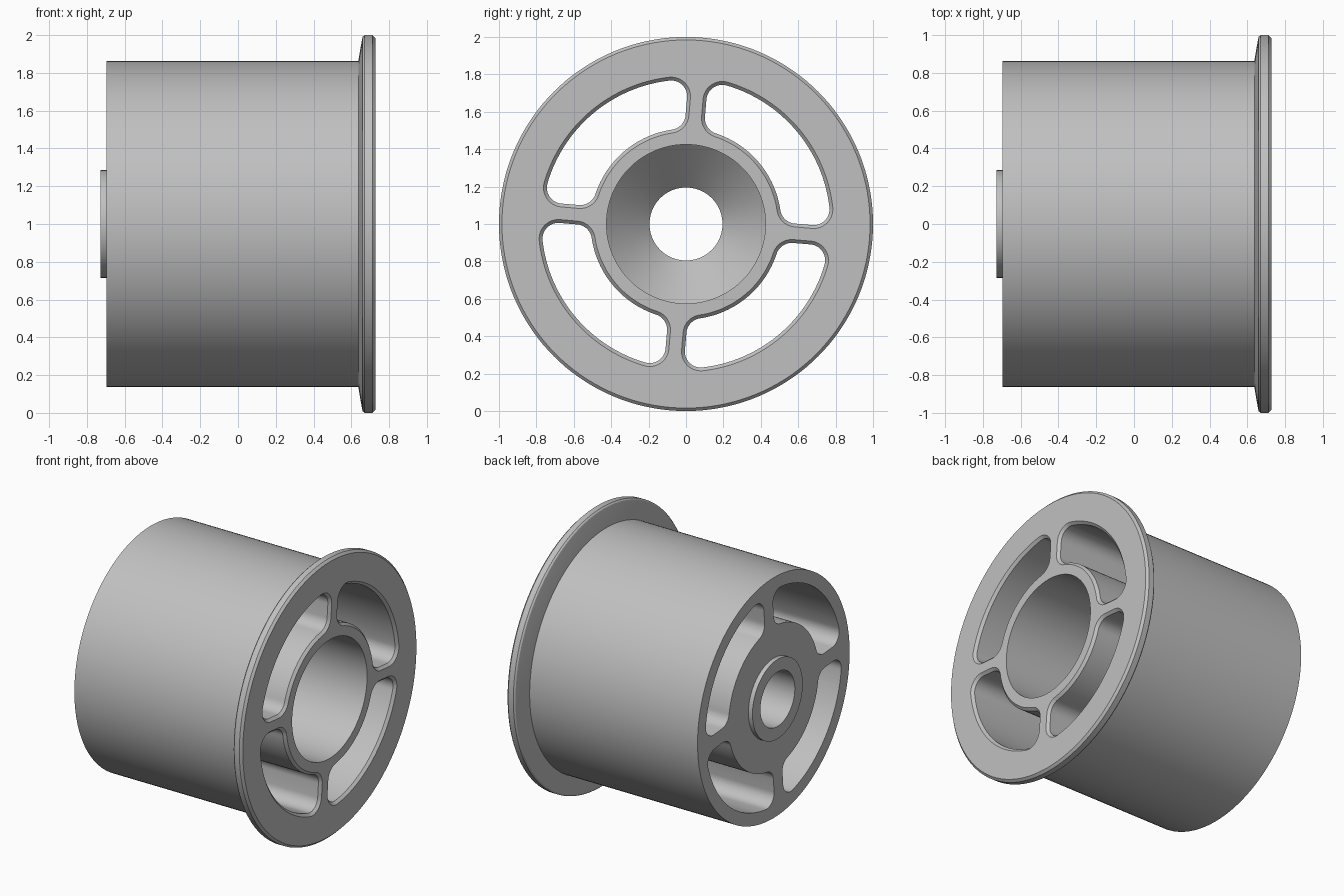
import bpy, bmesh, math
from math import cos, sin, pi, sqrt, atan2, radians

cube = bpy.data.objects.get("Cube")
if cube:
    bpy.data.objects.remove(cube, do_unlink=True)

# Single plain grey material
grey = bpy.data.materials.new("light_grey")
grey.use_nodes = True
colour = (0.53, 0.53, 0.53, 1)
grey.diffuse_color = colour
grey.node_tree.nodes["Principled BSDF"].inputs["Base Color"].default_value = colour


def loft(name, rings, close_loop):
    """Skin equal-length rings; join last to first, or cap both ends."""
    bm = bmesh.new()
    loops = [[bm.verts.new(p) for p in ring] for ring in rings]
    pairs = list(zip(loops, loops[1:]))
    if close_loop:
        pairs.append((loops[-1], loops[0]))
    else:
        bm.faces.new(loops[0])
        bm.faces.new(loops[-1])
    for a, b in pairs:
        for i in range(len(a)):
            j = (i + 1) % len(a)
            bm.faces.new((a[i], a[j], b[j], b[i]))
    bmesh.ops.recalc_face_normals(bm, faces=bm.faces)
    mesh = bpy.data.meshes.new(name)
    bm.to_mesh(mesh)
    bm.free()
    mesh.materials.append(grey)
    obj = bpy.data.objects.new(name, mesh)
    bpy.context.collection.objects.link(obj)
    obj.location.z = 1
    return obj


def arc(cx, cy, r, a, b, n):
    return [(cx + r * cos(a + (b - a) * i / n), cy + r * sin(a + (b - a) * i / n))
            for i in range(n + 1)]


def slot_outline(grow):
    """Quarter-ring outline with rounded corners, enlarged by grow."""
    half_spoke, r_in, r_out, fillet = 0.052, 0.51, 0.772, 0.085
    v = half_spoke + fillet
    ui = sqrt((r_in + fillet) ** 2 - v * v)
    uo = sqrt((r_out - fillet) ** 2 - v * v)
    ai, ao = atan2(v, ui), atan2(v, uo)
    f = fillet + grow
    half = arc(ui, v, f, ai + pi, 1.5 * pi, 10) + arc(uo, v, f, -pi / 2, ao, 12)
    outer = arc(0, 0, r_out + grow, ao, pi / 2 - ao, 32)[1:-1]
    inner = arc(0, 0, r_in - grow, pi / 2 - ai, ai, 32)[1:-1]
    return half + outer + [(b, a) for a, b in reversed(half)] + inner


# Wheel: flanged drum with stepped, countersunk bore and rear boss (x, radius)
LEFT, RIGHT, BACK = -0.727, 0.727, -0.695
profile = [
    (LEFT, 0.195), (LEFT, 0.285), (BACK, 0.285), (BACK, 0.862),
    (0.637, 0.862), (0.656, 0.975), (0.66, 0.991), (0.67, 1.0),
    (0.711, 1.0), (RIGHT, 0.984), (RIGHT, 0.425), (-0.22, 0.425), (-0.45, 0.195),
]
SIDES = 144
wheel = loft("flanged_wheel",
             [[(x, r * cos(2 * pi * i / SIDES), r * sin(2 * pi * i / SIDES))
               for i in range(SIDES)] for x, r in profile], True)

# Four through slots, chamfered on the flange face, leaving four spokes
CHAMFER = 0.018
sections = [(-1, 0), (RIGHT - CHAMFER, 0), (RIGHT, CHAMFER), (RIGHT + 0.1, CHAMFER)]
for k in range(4):
    t = radians(90 * k - 4.9)
    rings = [[(x, u * cos(t) - v * sin(t), u * sin(t) + v * cos(t))
              for u, v in slot_outline(g)] for x, g in sections]
    cutter = loft(f"slot_cutter_{k + 1}", rings, False)
    cutter.hide_render = True
    cutter.hide_set(True)
    mod = wheel.modifiers.new(f"slot_{k + 1}", "BOOLEAN")
    mod.operation, mod.solver, mod.object = "DIFFERENCE", "EXACT", cutter

# Apply the cuts and remove the cutters
bpy.context.view_layer.update()
evaluated = wheel.evaluated_get(bpy.context.evaluated_depsgraph_get())
cut_mesh = bpy.data.meshes.new_from_object(evaluated)
cutters = [m.object for m in wheel.modifiers]
wheel.modifiers.clear()
wheel.data = cut_mesh
for c in cutters:
    bpy.data.objects.remove(c, do_unlink=True)

# Smooth round walls, crisp edges
bpy.ops.object.select_all(action="DESELECT")
wheel.select_set(True)
bpy.context.view_layer.objects.active = wheel
bpy.ops.object.shade_smooth_by_angle(angle=radians(30))
